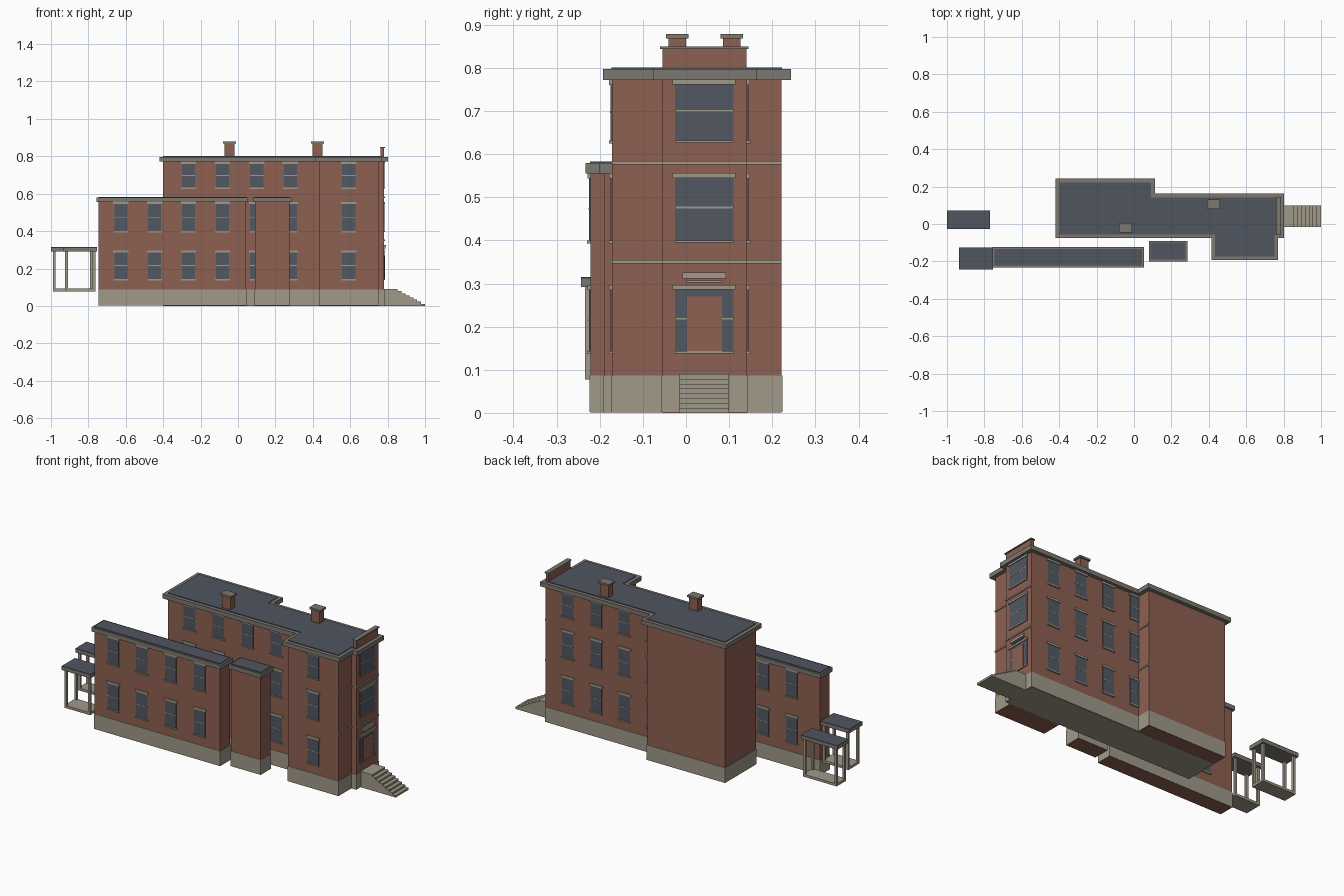
import bpy
import bmesh

if "Cube" in bpy.data.objects:
    bpy.data.objects.remove(bpy.data.objects["Cube"], do_unlink=True)


def material(name, rgb):
    m = bpy.data.materials.new(name)
    m.use_nodes = True
    m.diffuse_color = (*rgb, 1)
    m.node_tree.nodes["Principled BSDF"].inputs["Base Color"].default_value = (*rgb, 1)
    return m


BRICK = material("red brick", (0.27, 0.115, 0.082))
STONE = material("pale stone", (0.35, 0.32, 0.25))
TRIM = material("grey cornice", (0.2, 0.185, 0.16))
ROOF = material("slate roof", (0.08, 0.09, 0.115))
GLASS = material("dark glass", (0.085, 0.098, 0.122))


def finish(name, bm, mat):
    bmesh.ops.recalc_face_normals(bm, faces=bm.faces)
    mesh = bpy.data.meshes.new(name)
    bm.to_mesh(mesh)
    bm.free()
    mesh.materials.append(mat)
    ob = bpy.data.objects.new(name, mesh)
    bpy.context.collection.objects.link(ob)
    return ob


def add_box(bm, x, y, z):
    verts = bmesh.ops.create_cube(bm, size=1)["verts"]
    for v in verts:
        for i, (lo, hi) in enumerate((x, y, z)):
            v.co[i] = hi if v.co[i] > 0 else lo


def boxes(name, mat, items):
    bm = bmesh.new()
    for item in items:
        add_box(bm, *item)
    return finish(name, bm, mat)


def prism(name, mat, outline, z0, z1):
    bm = bmesh.new()
    face = bm.faces.new([bm.verts.new((x, y, z0)) for x, y in outline])
    new = bmesh.ops.extrude_face_region(bm, geom=[face], use_keep_orig=True)["geom"]
    for v in new:
        if isinstance(v, bmesh.types.BMVert):
            v.co.z = z1
    return finish(name, bm, mat)


def offset(outline, d):
    """Grow a counter-clockwise right-angled outline by d."""
    out = []
    for i, (x, y) in enumerate(outline):
        px, py = outline[i - 1]
        nx, ny = outline[(i + 1) % len(outline)]
        sign = lambda v: (v > 1e-6) - (v < -1e-6)
        ox = sign(y - py) + sign(ny - y)
        oy = -sign(x - px) - sign(nx - x)
        out.append((x + ox * d, y + oy * d))
    return out


def rect(x0, x1, y0, y1):
    return [(x0, y0), (x1, y0), (x1, y1), (x0, y1)]


def block(name, outline, cornice, height, overhang):
    prism(name + "_walls", BRICK, outline, 0.001, cornice)
    prism(name + "_base", STONE, offset(outline, 0.002), 0.002, 0.087)
    prism(name + "_cornice", TRIM, offset(outline, overhang), cornice, height)
    prism(name + "_roof", ROOF, offset(outline, 0.001), height, height + 0.004)


# Building masses
W, E = -0.40, 0.78
FRONT, BACK, WING_FRONT, WING_BACK = -0.055, 0.142, -0.172, 0.222
main = [(W, FRONT), (0.435, FRONT), (0.435, WING_FRONT), (0.75, WING_FRONT),
        (0.75, FRONT), (E, FRONT), (E, BACK), (0.09, BACK), (0.09, WING_BACK), (W, WING_BACK)]
block("main_house", main, 0.772, 0.797, 0.021)
block("low_wing", rect(-0.745, 0.043, -0.222, -0.135), 0.555, 0.579, 0.011)
block("small_block", rect(0.09, 0.275, -0.19, -0.1), 0.555, 0.579, 0.01)
boxes("ground_slab", STONE, [((W, E), (FRONT, BACK), (0, 0.003))])

# Windows: glass, mid rail, sill and lintel on a front or back wall
ROWS = [(0.143, 0.288), (0.4, 0.547), (0.632, 0.763)]


def windows(name, centres, y, side, rows):
    glass, trim = [], []

    def span(depth):
        return tuple(sorted((y, y + side * depth)))
    for c in centres:
        for lo, hi in rows:
            mid = (lo + hi) / 2
            glass.append(((c - 0.035, c + 0.035), span(0.003), (lo, hi)))
            trim.append(((c - 0.035, c + 0.035), span(0.004), (mid - 0.002, mid + 0.002)))
            trim.append(((c - 0.039, c + 0.039), span(0.007), (lo - 0.007, lo)))
            trim.append(((c - 0.041, c + 0.041), span(0.006), (hi - 0.003, hi + 0.009)))
    boxes(name + "_glass", GLASS, glass)
    boxes(name + "_trim", STONE, trim)


windows("main_front_windows", [-0.265, -0.083, 0.1, 0.28], FRONT, -1, ROWS)
windows("bay_front_windows", [0.592], WING_FRONT, -1, ROWS)
windows("main_back_windows", [0.64, 0.463, 0.286, 0.11], BACK, 1, ROWS)
windows("low_front_windows", [-0.626, -0.446, -0.265, -0.083], -0.222, -1, ROWS[:2])
windows("low_back_windows", [-0.57, -0.39, -0.21, -0.03], -0.135, 1, ROWS[:2])

# Wide windows on the entrance end
wide = (-0.026, 0.11)
boxes("entrance_glass", GLASS, [((E, E + 0.003), wide, r) for r in ROWS])
trim = []
for lo, hi in ROWS:
    mid = (lo + hi) / 2 + 0.003
    trim += [((E, E + 0.004), wide, (mid - 0.002, mid + 0.002)),
             ((E, E + 0.007), wide, (lo - 0.005, lo)),
             ((E, E + 0.007), (-0.031, 0.115), (hi - 0.002, hi + 0.009))]
boxes("entrance_trim", STONE, trim)

# Door with hood
boxes("door", BRICK, [((E, E + 0.006), (0.002, 0.083), (0.138, 0.27))])
boxes("door_hood", STONE, [((E, E + 0.01), (-0.008, 0.093), (0.312, 0.326)),
                           ((E, E + 0.008), (0.0, 0.085), (0.302, 0.307))])

# String courses on the end-facing walls
ends = [(0.75, (WING_FRONT, FRONT)), (E, (FRONT, BACK)), (0.09, (BACK, WING_BACK))]
boxes("string_courses", STONE, [((x, x + 0.005), ys, (z - 0.004, z + 0.004))
                                for x, ys in ends for z in (0.35, 0.58)])

# Parapet and chimneys
boxes("parapet", BRICK, [((0.763, 0.781), (FRONT, 0.14), (0.79, 0.845))])
boxes("parapet_cap", TRIM, [((0.759, 0.786), (-0.06, 0.145), (0.844, 0.85))])
for i, (x, y) in enumerate([(-0.046, -0.02), (0.425, 0.106)]):
    for part, mat, a, b, zs in (("stack", BRICK, 0.027, 0.02, (0.79, 0.868)),
                                ("cap", TRIM, 0.034, 0.026, (0.868, 0.879))):
        boxes(f"chimney_{part}_{i}", mat, [((x - a, x + a), (y - b, y + b), zs)])

# Entrance steps
COUNT = 8
stairs = []
for i in range(COUNT):
    stairs.append(((E, 1.0 - i * 0.147 / (COUNT - 1)), (-0.016, 0.1),
                   (i * 0.09 / COUNT, (i + 1) * 0.09 / COUNT)))
boxes("entrance_steps", STONE, stairs)


# Open porches with four posts
def porch(name, x0, x1, y0, y1):
    xs, ys = (x0, x1), (y0, y1)
    boxes(name + "_canopy", TRIM, [(xs, ys, (0.292, 0.311))])
    boxes(name + "_roof", ROOF, [(xs, ys, (0.311, 0.315))])
    a, b, c, d = x0 + 0.011, x1 - 0.008, y0 + 0.009, y1 - 0.009
    boxes(name + "_floor", STONE, [((a, b), (c, d), (0.078, 0.092))])
    boxes(name + "_posts", STONE, [((x, x + 0.014), (y, y + 0.012), (0.092, 0.292))
                                   for x in (a, b - 0.014) for y in (c, d - 0.012)])


porch("rear_porch", -1.0, -0.77, -0.028, 0.072)
porch("front_porch", -0.935, -0.755, -0.243, -0.125)
